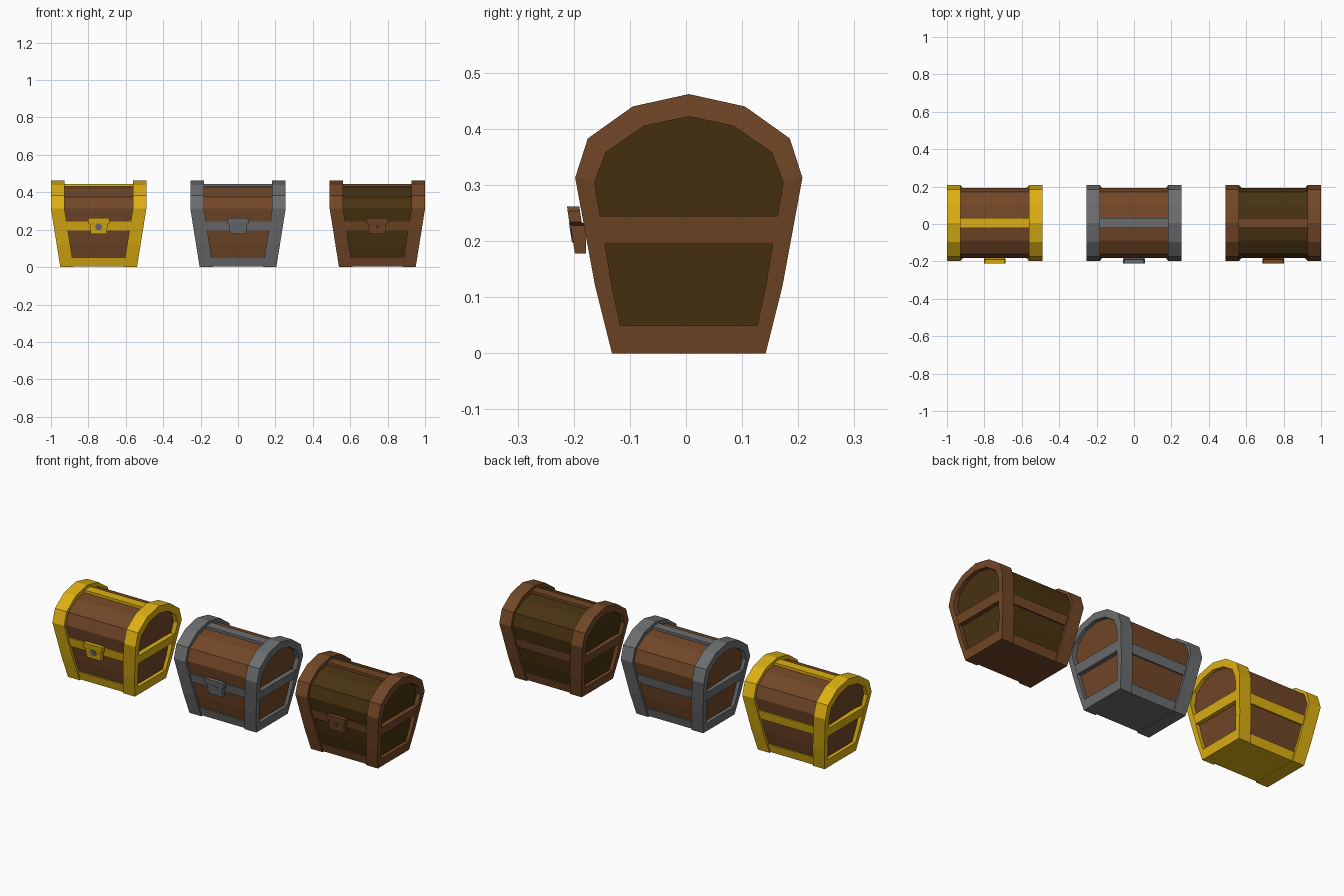
import bpy, bmesh, math

if "Cube" in bpy.data.objects:
    bpy.data.objects.remove(bpy.data.objects["Cube"])

CY = 0.005      # chest centre line in y


def material(name, r, g, b):
    def lin(c):
        c /= 255
        return c / 12.92 if c < 0.04 else ((c + 0.055) / 1.055) ** 2.4
    m = bpy.data.materials.new(name)
    m.diffuse_color = (lin(r), lin(g), lin(b), 1)
    m.use_nodes = True
    m.node_tree.nodes["Principled BSDF"].inputs["Base Color"].default_value = m.diffuse_color
    return m


GOLD = material("gold", 222, 176, 18)
BROWN = material("brown wood", 114, 71, 39)
GREY = material("grey iron", 108, 109, 111)
DARK = material("dark wood", 72, 50, 16)


def loft(name, loops, mat, x0, cyclic=False):
    """Skin equal-length loops; either cap the ends or join last to first."""
    bm = bmesh.new()
    rows = [[bm.verts.new((x + x0, y, z)) for x, y, z in loop] for loop in loops]
    n = len(rows[0])
    pairs = list(zip(rows, rows[1:]))
    if cyclic:
        pairs.append((rows[-1], rows[0]))
    else:
        bm.faces.new(rows[0])
        bm.faces.new(rows[-1])
    for a, b in pairs:
        for i in range(n):
            j = (i + 1) % n
            bm.faces.new((a[i], a[j], b[j], b[i]))
    bmesh.ops.recalc_face_normals(bm, faces=bm.faces)
    me = bpy.data.meshes.new(name)
    bm.to_mesh(me)
    bm.free()
    me.materials.append(mat)
    ob = bpy.data.objects.new(name, me)
    bpy.context.collection.objects.link(ob)
    return ob


def mirrored(half):
    """Half profile (y, z) from bottom to peak, completed on the other side."""
    return [(CY + y, z) for y, z in half] + [(CY - y, z) for y, z in half[-2::-1]]


def rect(hx, y0, y1, z):
    return [(-hx, y0, z), (hx, y0, z), (hx, y1, z), (-hx, y1, z)]


def side_x(z):
    """Half width of the chest: flares up to the lid, then upright."""
    return 0.205 + 0.05 * min(z / 0.313, 1)


def wall_y(z):
    """Half depth of the end frames below the lid."""
    return 0.137 + 0.25 * z if z < 0.12 else 0.167 + (z - 0.12) * 0.184


OUTER = mirrored([(.137, 0), (.167, .12), (.2025, .313), (.18, .383), (.1, .44), (0, .462)])
INNER = mirrored([(.122, .05), (.137, .12), (.168, .305), (.148, .358), (.08, .405), (0, .422)])
BODY = mirrored([(.125, .008), (.153, .12), (.188, .313), (.166, .375), (.092, .42), (0, .435)])


def chest(label, x0, trim, wood, lock_mat, lock_r):
    # wooden body with domed lid
    loft(label + "_body", [[(s * (side_x(z) - 0.02), y, z) for y, z in BODY]
                           for s in (-1, 1)], wood, x0)
    # end frames
    for s, side in ((-1, "left"), (1, "right")):
        def ring(profile, depth):
            return [(s * (side_x(z) - depth), y, z) for y, z in profile]
        loft(f"{label}_{side}_frame", [ring(OUTER, 0), ring(OUTER, .072),
                                      ring(INNER, .072), ring(INNER, 0)],
             trim, x0, cyclic=True)
    # base and middle bands running round the body
    for part, z0, z1 in (("base_band", .003, .05), ("middle_band", .195, .245)):
        loft(f"{label}_{part}", [rect(side_x(z) - .001, CY - wall_y(z) + .007,
                                     CY + wall_y(z) - .007, z) for z in (z0, z1)], trim, x0)
    # ridge strip along the lid
    loft(label + "_ridge_strip", [rect(.2, CY - .026, CY + .026, z) for z in (.415, .445)],
         trim, x0)
    # leaning latch plate with a wider cap
    loft(label + "_latch", [rect(.044, -.198, -.178, .178), rect(.047, -.206, -.178, .228),
                            rect(.058, -.208, -.186, .234), rect(.058, -.211, -.189, .254),
                            rect(.052, -.212, -.19, .262)], trim, x0)
    # keyhole plate lying on the latch
    def disc(dy):
        pts = []
        for i in range(6):
            a = i * math.pi / 3
            z = .215 + lock_r * math.sin(a)
            pts.append((lock_r * math.cos(a), -.198 - (z - .178) * .16 + dy, z))
        return pts
    loft(label + "_keyhole", [disc(.004), disc(-.002)], lock_mat, x0)


chest("gold_chest", -0.745, GOLD, BROWN, GREY, .02)
chest("iron_chest", 0, GREY, BROWN, GREY, .02)
chest("wood_chest", 0.745, BROWN, DARK, DARK, .009)
